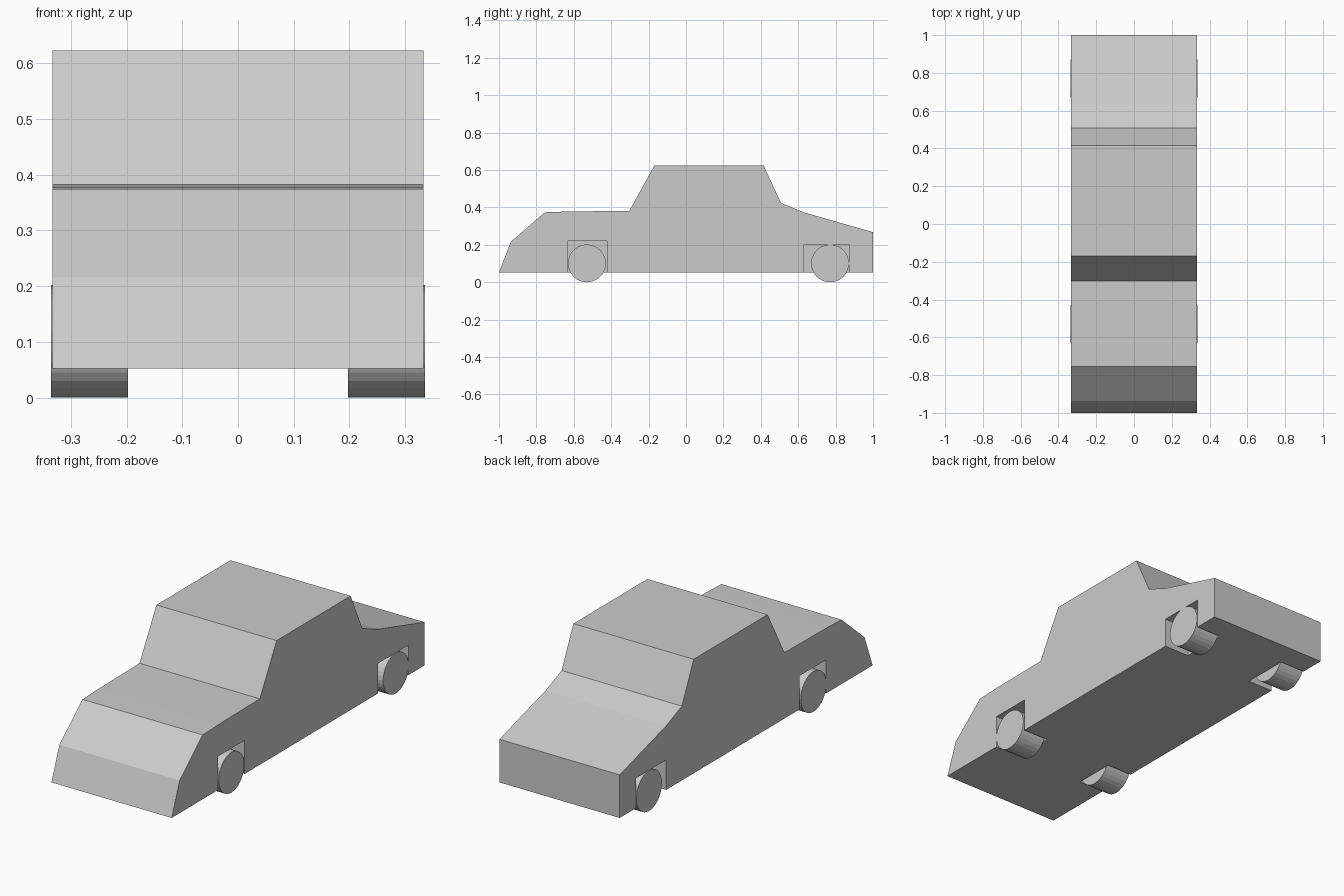
import bpy, bmesh
from math import pi

if "Cube" in bpy.data.objects:
    bpy.data.objects.remove(bpy.data.objects["Cube"])

HALF_W = 0.333
WHEEL_IN, WHEEL_OUT = 0.197, 0.335


def prism(name, profile, x0, x1):
    """Extrude a (y, z) outline along x."""
    bm = bmesh.new()
    face = bm.faces.new([bm.verts.new((x0, y, z)) for y, z in profile])
    ext = bmesh.ops.extrude_face_region(bm, geom=[face])
    verts = [v for v in ext["geom"] if isinstance(v, bmesh.types.BMVert)]
    bmesh.ops.translate(bm, verts=verts, vec=(x1 - x0, 0, 0))
    bmesh.ops.recalc_face_normals(bm, faces=bm.faces)
    mesh = bpy.data.meshes.new(name)
    bm.to_mesh(mesh)
    bm.free()
    obj = bpy.data.objects.new(name, mesh)
    bpy.context.collection.objects.link(obj)
    return obj


# Body: side silhouette extruded across the full width
body = prism("car_body", [
    (-1, 0.052), (-0.937, 0.216), (-0.755, 0.374), (-0.64, 0.378),
    (-0.303, 0.382), (-0.17, 0.623), (0.415, 0.623), (0.508, 0.424),
    (0.635, 0.372), (1, 0.268), (1, 0.052)], -HALF_W, HALF_W)

# Wheel wells: square recesses cut into both sides
for end, y0, y1, top in (("front", -0.633, -0.423, 0.22),
                         ("rear", 0.632, 0.872, 0.202)):
    for side, s in (("left", -1), ("right", 1)):
        cutter = prism(f"{end}_{side}_well_cutter",
                       [(y0, -0.1), (y1, -0.1), (y1, top), (y0, top)],
                       s * 0.192, s * 0.5)
        cutter.hide_render = True
        mod = body.modifiers.new("wheel_well", "BOOLEAN")
        mod.operation, mod.solver, mod.object = "DIFFERENCE", "EXACT", cutter
        bpy.context.view_layer.objects.active = body
        bpy.ops.object.modifier_apply(modifier=mod.name)
        bpy.data.objects.remove(cutter)

# Wheels: plain discs standing on the ground
for end, y in (("front", -0.53), ("rear", 0.77)):
    for side, s in (("left", -1), ("right", 1)):
        bpy.ops.mesh.primitive_cylinder_add(
            vertices=32, radius=0.101, depth=WHEEL_OUT - WHEEL_IN,
            location=(s * (WHEEL_IN + WHEEL_OUT) / 2, y, 0.101),
            rotation=(0, pi / 2, 0))
        bpy.context.object.name = f"{end}_{side}_wheel"
